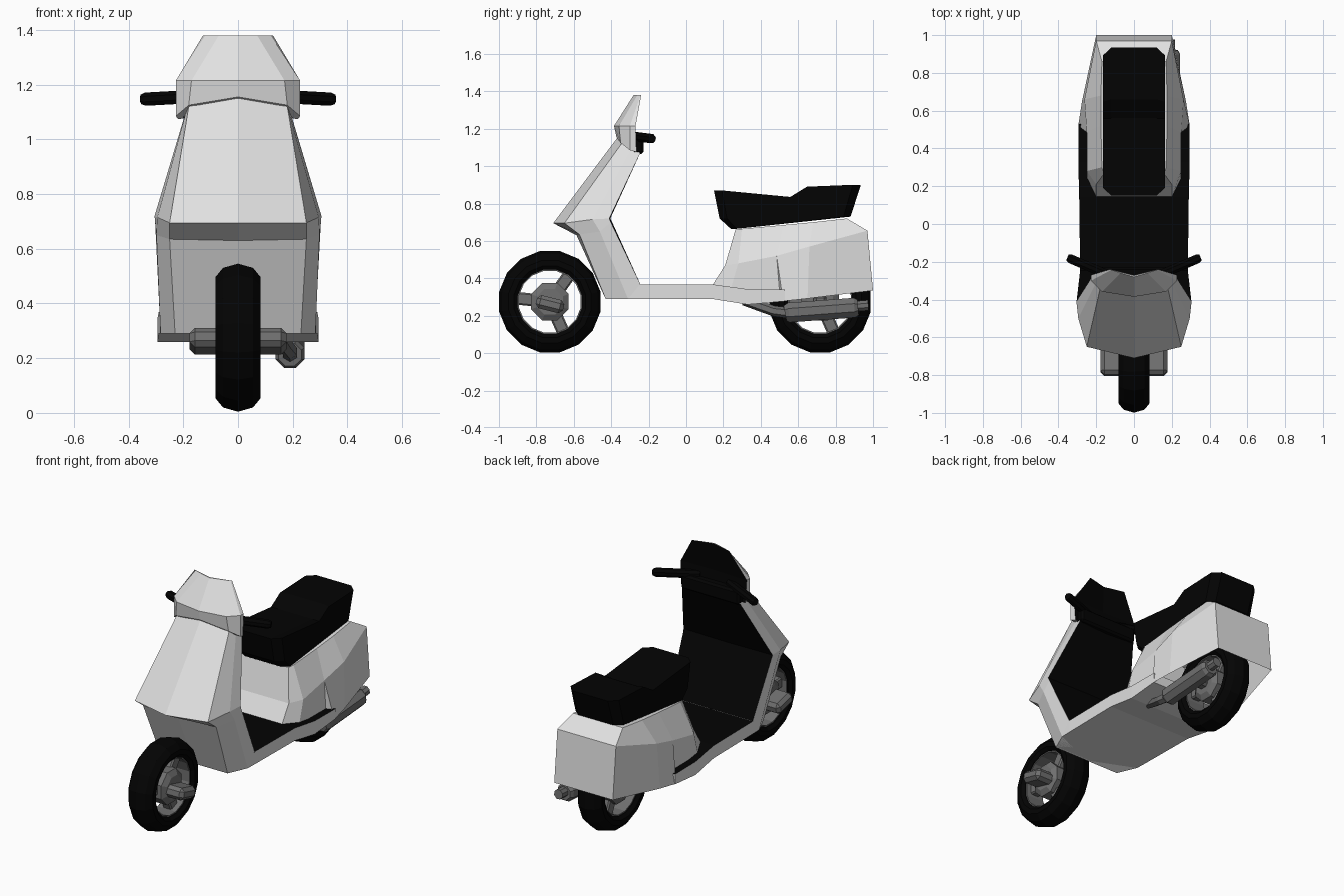
import bpy, bmesh, math
from mathutils import Vector, Matrix

if "Cube" in bpy.data.objects:
    bpy.data.objects.remove(bpy.data.objects["Cube"])


def material(name, v):
    m = bpy.data.materials.new(name)
    m.diffuse_color = (v, v, v, 1)
    m.use_nodes = True
    m.node_tree.nodes["Principled BSDF"].inputs["Base Color"].default_value = m.diffuse_color
    return m


WHITE = material("body white", 0.75)
BLACK = material("black", 0.001)
GREY = material("metal grey", 0.16)


def finish(name, bm, mats):
    bmesh.ops.remove_doubles(bm, verts=bm.verts, dist=0.0005)
    bmesh.ops.recalc_face_normals(bm, faces=bm.faces)
    me = bpy.data.meshes.new(name)
    bm.to_mesh(me)
    bm.free()
    for m in mats:
        me.materials.append(m)
    ob = bpy.data.objects.new(name, me)
    bpy.context.collection.objects.link(ob)
    return ob


def loft(name, rings, mats, dark=(), skip=lambda i, j: False, caps=True, closed=False):
    """Skin rings of points; strips listed in dark take the second material."""
    bm = bmesh.new()
    vs = [[bm.verts.new(p) for p in r] for r in rings]
    n, k = len(rings[0]), len(rings)
    for i in range(k if closed else k - 1):
        a, b = vs[i], vs[(i + 1) % k]
        for j in range(n):
            if not skip(i, j):
                q = (j + 1) % n
                f = bm.faces.new((a[j], a[q], b[q], b[j]))
                f.material_index = 1 if j in dark else 0
    if caps and not closed:
        bm.faces.new(vs[0])
        bm.faces.new(vs[-1])
    return finish(name, bm, mats)


def mirror(half):
    """Half outline at x >= 0 completed to a symmetric ring."""
    return half + [(-x, y, z) for x, y, z in reversed(half) if x > 0]


def sym_ring(front, corner, side, edge, back):
    """Ring running front centre, right side, back centre, left side."""
    right = [corner, side, edge]
    return [front] + right + [back] + [(-x, y, z) for x, y, z in reversed(right)]


def box(name, size, loc, mat, bevel=0.02, tilt=0):
    bm = bmesh.new()
    bmesh.ops.create_cube(bm, size=1, matrix=Matrix.Diagonal((*size, 1)))
    bmesh.ops.bevel(bm, geom=bm.edges[:], offset=bevel, segments=1, affect='EDGES')
    bm.transform(Matrix.Translation(loc) @ Matrix.Rotation(math.radians(tilt), 4, 'X'))
    return finish(name, bm, [mat])


def tube(name, stations, sides, mat):
    """Round tube through (x, y, z, radius) stations."""
    pts = [Vector(s[:3]) for s in stations]
    rings = []
    for i, s in enumerate(stations):
        d = (pts[min(i + 1, len(pts) - 1)] - pts[max(i - 1, 0)]).normalized()
        u = d.cross(Vector((0, 0, 1))).normalized()
        w = u.cross(d)
        angles = [2 * math.pi * (t + 0.5) / sides for t in range(sides)]
        rings.append([pts[i] + s[3] * (math.cos(a) * u + math.sin(a) * w) for a in angles])
    return loft(name, rings, [mat])


def lathe(name, profile, cy, cz, mat, sides=16):
    """Spin a closed (x, radius) profile about the axle."""
    rings = []
    for t in range(sides):
        a = 2 * math.pi * (t + 0.5) / sides
        rings.append([(x, cy + r * math.cos(a), cz + r * math.sin(a)) for x, r in profile])
    return loft(name, rings, [mat], closed=True)


# Wheels: tyre, rim, hub, three spokes
def wheel(label, cy):
    cz = 0.275
    half = [(0.055, 0.26), (0.083, 0.225), (0.083, 0.195), (0.066, 0.175)]
    lathe(label + "_tyre", [(0, 0.276)] + half + [(-x, r) for x, r in reversed(half)], cy, cz, BLACK)
    lathe(label + "_rim", [(0.062, 0.18), (0.062, 0.168), (-0.062, 0.168), (-0.062, 0.18)], cy, cz, GREY)
    tube(label + "_hub", [(-0.075, cy, cz, 0.075), (-0.055, cy, cz, 0.108),
                          (0.055, cy, cz, 0.108), (0.075, cy, cz, 0.075)], 8, GREY)
    for s in range(3):
        ob = box(f"{label}_spoke_{s}", (0.06, 0.11, 0.068), (0, 0.125, 0), GREY, 0.008)
        ob.data.transform(Matrix.Translation((0, cy, cz)) @
                          Matrix.Rotation(math.radians(54 + 120 * s), 4, 'X'))


wheel("front_wheel", -0.728)
wheel("rear_wheel", 0.717)
box("front_axle_cover", (0.355, 0.15, 0.072), (0, -0.727, 0.262), GREY, 0.02, -14)
box("rear_axle", (0.24, 0.07, 0.07), (0, 0.717, 0.275), GREY, 0.015)

# Leg shield: white outside, black towards the rider
loft("leg_shield", [
    sym_ring((0, -0.365, 1.155), (0.18, -0.345, 1.12), (0.19, -0.29, 1.10), (0.2, -0.245, 1.07), (0, -0.255, 1.08)),
    sym_ring((0, -0.71, 0.695), (0.25, -0.65, 0.695), (0.295, -0.5, 0.715), (0.305, -0.41, 0.72), (0, -0.405, 0.72)),
    sym_ring((0, -0.585, 0.63), (0.25, -0.57, 0.635), (0.298, -0.46, 0.65), (0.303, -0.402, 0.70), (0, -0.395, 0.70)),
    sym_ring((0, -0.43, 0.29), (0.23, -0.43, 0.29), (0.283, -0.31, 0.29), (0.285, -0.245, 0.37), (0, -0.245, 0.37)),
], [WHITE, BLACK], dark=(3, 4))

# Floor board: black tread on a white pan
loft("floor_board", [
    mirror([(w, y, zb), (w, y, zt)]) for y, w, zb, zt in [
        (-0.42, 0.23, 0.29, 0.30), (-0.31, 0.283, 0.29, 0.32), (-0.245, 0.285, 0.29, 0.368),
        (0.14, 0.29, 0.29, 0.368), (0.33, 0.295, 0.26, 0.342), (0.53, 0.295, 0.278, 0.34)]
], [WHITE, BLACK], dark=(1,))

# Rear body: recessed behind the feet, flared flank, open below for the wheel.
# The doubled points in the first and last rings fold the ends into sloping panels.
loft("rear_body", [
    mirror([(0.20, 0.14, 0.36), (0.20, 0.21, 0.47), (0.20, 0.21, 0.47)]),
    mirror([(0.20, 0.14, 0.36), (0.20, 0.21, 0.47), (0.16, 0.265, 0.66)]),
    mirror([(0.25, 0.24, 0.34), (0.25, 0.28, 0.48), (0.17, 0.30, 0.665)]),
    mirror([(0.25, 0.50, 0.335), (0.25, 0.485, 0.52), (0.175, 0.52, 0.685)]),
    mirror([(0.295, 0.52, 0.278), (0.25, 0.485, 0.52), (0.175, 0.52, 0.685)]),
    mirror([(0.275, 0.65, 0.292), (0.262, 0.66, 0.57), (0.175, 0.68, 0.70)]),
    mirror([(0.20, 1.0, 0.335), (0.20, 0.97, 0.655), (0.17, 0.86, 0.72)]),
    mirror([(0.20, 1.0, 0.335), (0.20, 0.97, 0.655), (0.20, 0.97, 0.655)]),
], [WHITE], skip=lambda i, j: j == 5 and i in (4, 5))

# Seat: stepped side profile with narrowed outer ends
seat = [(0.15, 0.87), (0.56, 0.835), (0.66, 0.89), (0.935, 0.90), (0.88, 0.73), (0.24, 0.665), (0.18, 0.72)]
loft("seat", [[(x, 0.54 + (y - 0.54) * s, z) for y, z in seat]
              for x, s in [(-0.165, 0.89), (-0.12, 1), (0.12, 1), (0.165, 0.89)]], [BLACK])

# Handlebar cowl and windscreen, black at the back
loft("handlebar_cowl", [
    sym_ring((0, -0.28, 1.38), (0.07, -0.26, 1.38), (0.12, -0.243, 1.38), (0.128, -0.24, 1.38), (0, -0.272, 1.38)),
    sym_ring((0, -0.385, 1.215), (0.17, -0.358, 1.215), (0.227, -0.30, 1.215), (0.227, -0.27, 1.215), (0, -0.28, 1.215)),
    sym_ring((0, -0.372, 1.155), (0.18, -0.35, 1.125), (0.227, -0.30, 1.085), (0.22, -0.265, 1.075), (0, -0.265, 1.08)),
], [WHITE, BLACK], dark=(3, 4))
box("handlebar_clamp", (0.40, 0.06, 0.09), (0, -0.258, 1.11), BLACK, 0.012)
for s, side in ((1, "right"), (-1, "left")):
    tube(side + "_grip", [(0.10 * s, -0.285, 1.16, 0.026), (0.335 * s, -0.185, 1.147, 0.026),
                          (0.352 * s, -0.178, 1.146, 0.019)], 8, BLACK)

# Exhaust on the right
tube("exhaust_pipe", [(0.15, 0.31, 0.28, 0.025), (0.17, 0.40, 0.25, 0.028),
                      (0.19, 0.47, 0.225, 0.028), (0.19, 0.55, 0.215, 0.03)], 6, GREY)
tube("muffler", [(0.19, 0.53, 0.213, 0.045), (0.19, 0.55, 0.217, 0.057),
                 (0.19, 0.90, 0.243, 0.057), (0.19, 0.92, 0.245, 0.045)], 8, GREY)
tube("tail_pipe", [(0.19, 0.90, 0.25, 0.03), (0.19, 0.975, 0.256, 0.03)], 8, GREY)
